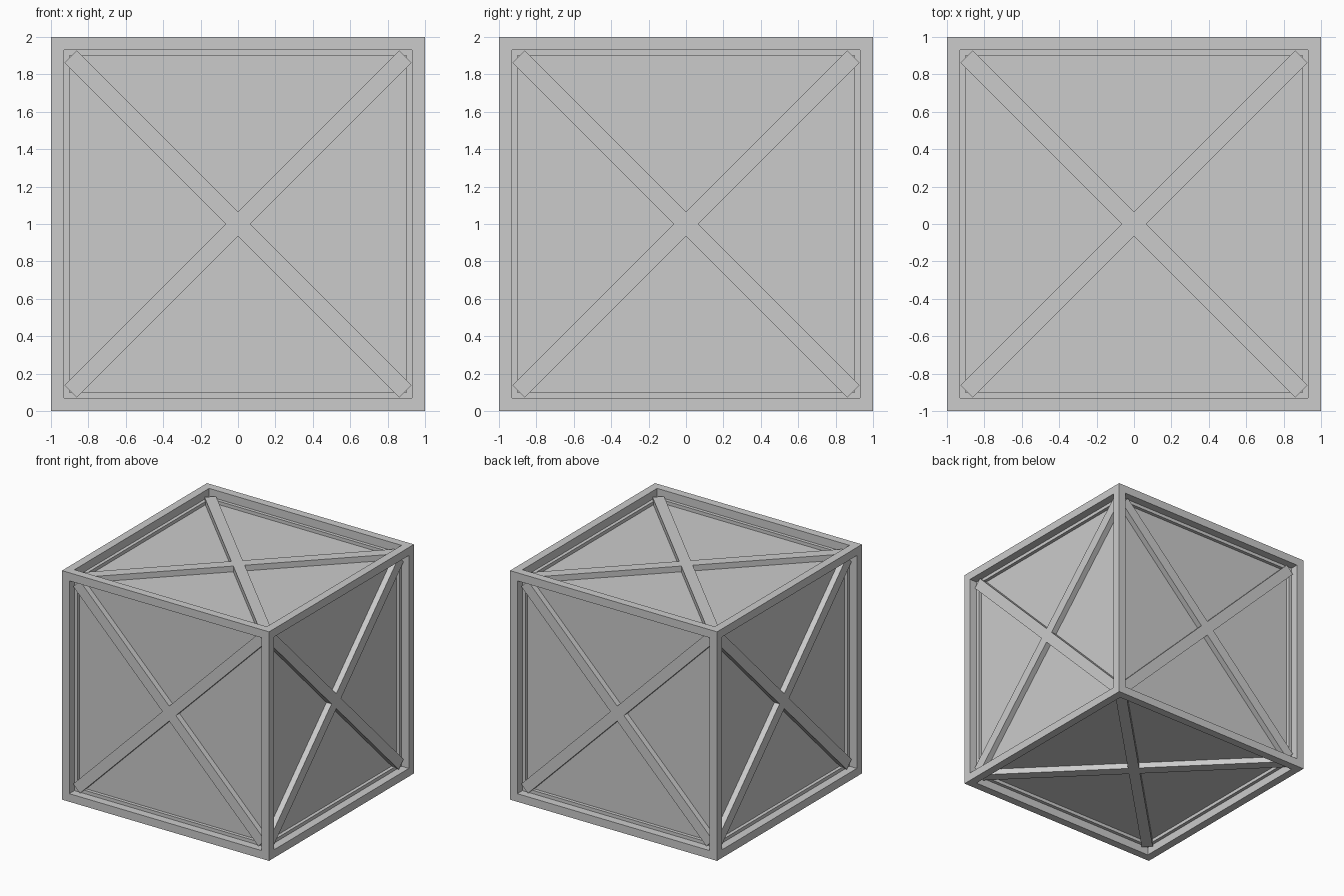
import bpy, bmesh
from math import cos, sin, pi
from mathutils import Vector, Matrix

if "Cube" in bpy.data.objects:
    bpy.data.objects.remove(bpy.data.objects["Cube"])

FRAME = 0.10        # width of the frame bars and depth of the panels
BRACE_TOP = 0.95    # distance of brace surface from the crate centre
HALF_W = 0.046      # half width of a brace
HALF_L = 1.265      # half length of a brace
CENTRE = Vector((0, 0, 1))


def make_object(name, bm):
    bmesh.ops.recalc_face_normals(bm, faces=bm.faces[:])
    mesh = bpy.data.meshes.new(name)
    bm.to_mesh(mesh)
    bm.free()
    obj = bpy.data.objects.new(name, mesh)
    bpy.context.collection.objects.link(obj)
    return obj


# Square frame with recessed panels: inset each cube face, then push it in
bm = bmesh.new()
bmesh.ops.create_cube(bm, size=2, matrix=Matrix.Translation(CENTRE))
panels = bm.faces[:]
bmesh.ops.inset_individual(bm, faces=panels, thickness=FRAME)
for panel in panels:
    normal = panel.normal.copy()
    new = bmesh.ops.extrude_discrete_faces(bm, faces=[panel])["faces"][0]
    bmesh.ops.translate(bm, verts=new.verts[:], vec=-normal * FRAME)
make_object("crate_frame_and_panels", bm)


# X-shaped brace: one outline of four diagonal arms, given thickness
def cross_brace(name, normal):
    bm = bmesh.new()
    points = []
    for k in range(4):
        a = pi / 4 + k * pi / 2
        d = Vector((cos(a), sin(a), 0))
        p = Vector((-sin(a), cos(a), 0))
        points += [d * HALF_L - p * HALF_W, d * HALF_L + p * HALF_W, (d + p) * HALF_W]
    base = Vector((0, 0, 1 - FRAME - 0.005))
    face = bm.faces.new([bm.verts.new(pt + base) for pt in points])
    ext = bmesh.ops.extrude_face_region(bm, geom=[face])["geom"]
    top = [v for v in ext if isinstance(v, bmesh.types.BMVert)]
    bmesh.ops.translate(bm, verts=top, vec=(0, 0, BRACE_TOP - base.z))
    turn = Vector(normal).to_track_quat('Z', 'Y').to_matrix().to_4x4()
    bm.transform(Matrix.Translation(CENTRE) @ turn)
    make_object(name, bm)


for side, normal in {"front": (0, -1, 0), "back": (0, 1, 0),
                     "left": (-1, 0, 0), "right": (1, 0, 0),
                     "top": (0, 0, 1), "bottom": (0, 0, -1)}.items():
    cross_brace(side + "_cross_brace", normal)
